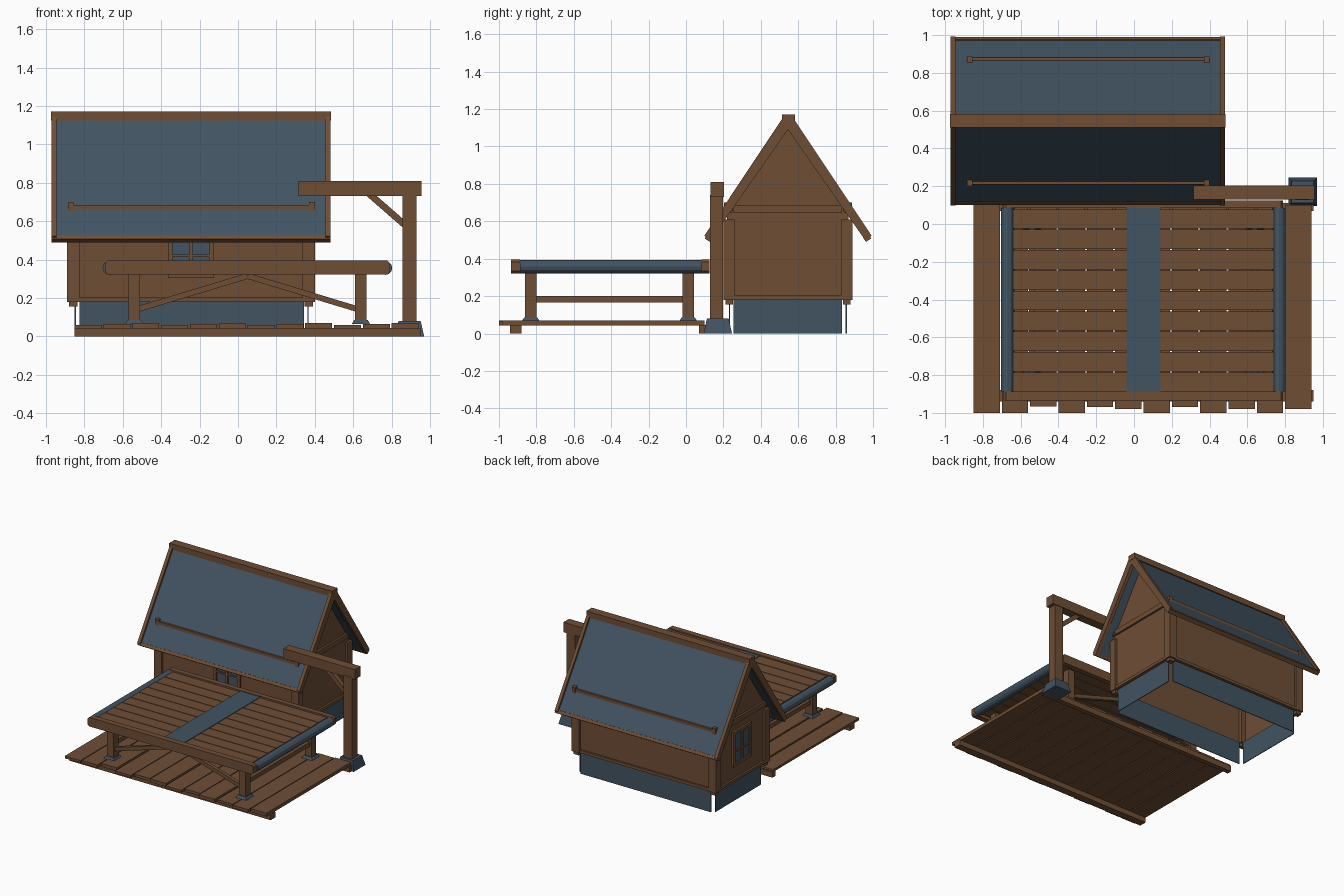
import bpy, bmesh, math
from mathutils import Vector

if "Cube" in bpy.data.objects:
    bpy.data.objects.remove(bpy.data.objects["Cube"])


def material(name, rgb):
    m = bpy.data.materials.new(name)
    m.diffuse_color = (*rgb, 1)
    m.use_nodes = True
    m.node_tree.nodes["Principled BSDF"].inputs["Base Color"].default_value = m.diffuse_color
    return m


WOOD = material("brown wood", (0.158, 0.075, 0.036))
BLUE = material("slate blue", (0.054, 0.087, 0.120))


def finish(name, bm, mat):
    bmesh.ops.recalc_face_normals(bm, faces=bm.faces)
    me = bpy.data.meshes.new(name)
    bm.to_mesh(me)
    bm.free()
    me.materials.append(mat)
    ob = bpy.data.objects.new(name, me)
    bpy.context.collection.objects.link(ob)
    return ob


def box(name, x0, x1, y0, y1, z0, z1, mat=WOOD, flare=0):
    """Box from its limits; flare widens the bottom."""
    bm = bmesh.new()
    bmesh.ops.create_cube(bm, size=1)
    for v in bm.verts:
        s = v.co.copy() * 2
        f = flare if s.z < 0 else 0
        v.co = ((x0 + x1) / 2 + s.x * ((x1 - x0) / 2 + f),
                (y0 + y1) / 2 + s.y * ((y1 - y0) / 2 + f),
                z1 if s.z > 0 else z0)
    return finish(name, bm, mat)


def prism(name, profile, a, b, axis="x", mat=WOOD, caps=True, skip=()):
    """Extrude a profile: (y, z) along x, or (x, z) along y."""
    bm = bmesh.new()
    rings = []
    for t in (a, b):
        rings.append([bm.verts.new((t, p, q) if axis == "x" else (p, t, q)) for p, q in profile])
    n = len(profile)
    for i in range(n):
        if i not in skip:
            j = (i + 1) % n
            bm.faces.new((rings[0][i], rings[0][j], rings[1][j], rings[1][i]))
    if caps:
        bm.faces.new(rings[0])
        bm.faces.new(rings[1])
    return finish(name, bm, mat)


def brace(name, p, q, thick, y0, y1):
    """Slanted bar between two (x, z) points."""
    p, q = Vector(p), Vector(q)
    d = (q - p).normalized() * thick / 2
    n = Vector((-d.y, d.x))
    return prism(name, [p + n, q + n, q - n, p - n], y0, y1, "y")


# ---- deck ----
front_ends = [-1, -1, -.965, -1, -.97, -.98, -1, -.97, -1, -.98, -1, -.98]
for i, y in enumerate(front_ends):
    x = -0.85 + i * 0.15
    dz = 0.004 * (i % 3 - 1)
    box("deck_plank", x, x + 0.14, y, 0.10, 0.042, 0.065 + dz)
box("deck_beam_front", -0.85, 0.95, -0.94, -0.88, 0, 0.045)
box("deck_beam_back", -0.85, 0.95, 0.07, 0.11, 0, 0.045)

# ---- table ----
pitch = 0.972 / 9
for i in range(9):
    y = -0.888 + i * pitch
    box("table_plank", -0.64, 0.74, y, y + pitch - 0.006, 0.345, 0.385)
box("table_runner", -0.04, 0.14, -0.888, 0.084, 0.384, 0.390, BLUE)
for name, y0, y1 in (("table_rail_front", -0.935, -0.888), ("table_rail_back", 0.084, 0.125)):
    c = 0.012
    prism(name, [(-0.69 + c, 0.322), (0.79 - c, 0.322), (0.79, 0.322 + c), (0.79, 0.395 - c),
                 (0.79 - c, 0.395), (-0.69 + c, 0.395), (-0.69, 0.395 - c), (-0.69, 0.322 + c)],
          y0, y1, "y")
for x in (-0.669, 0.767):
    ring = [(x + 0.036 * math.cos(k * math.pi / 6), 0.357 + 0.036 * math.sin(k * math.pi / 6))
            for k in range(12)]
    prism("table_side_roller", ring, -0.888, 0.084, "y", BLUE)
for x in (-0.54, 0.64):
    for y in (-0.83, 0.012):
        box("table_leg", x - .03, x + .03, y - .03, y + .03, 0.08, 0.35)
        box("table_leg_foot", x - .036, x + .036, y - .036, y + .036, 0.065, 0.085, BLUE, 0.012)
    box("table_stretcher", x - .015, x + .015, -0.81, 0, 0.165, 0.20)
for y in (-0.83, 0.012):
    for x in (-0.53, 0.63):
        brace("table_brace", (x, 0.14), (0.05, 0.315), 0.03, y - .014, y + .014)

# ---- post with overhanging beam ----
box("post", 0.855, 0.93, 0.127, 0.198, 0.07, 0.74)
box("post_beam", 0.315, 0.955, 0.13, 0.203, 0.73, 0.81)
brace("post_brace", (0.68, 0.745), (0.875, 0.575), 0.035, 0.145, 0.182)
box("post_foot", 0.835, 0.951, 0.112, 0.228, 0, 0.08, BLUE, 0.018)

# ---- house foundation: four boards with open corners ----
X0, X1, Y0, Y1 = -0.85, 0.368, 0.23, 0.86
G, T = 0.025, 0.006
for y in (Y0, Y1 - T):
    box("foundation_long", X0 + G, X1 - G, y, y + T, 0, 0.185, BLUE)
for x in (X0, X1 - T):
    box("foundation_side", x, x + T, Y0 + G, Y1 - G, 0, 0.185, BLUE)

# ---- house walls, open below and under the roof ----
MID = 0.545
prism("house_walls", [(0.22, 0.18), (0.87, 0.18), (0.87, 0.63), (MID, 1.11), (0.22, 0.63)],
      -0.872, 0.382, "x", WOOD, True, (0, 2, 3))
walls = bpy.data.objects["house_walls"]
sol = walls.modifiers.new("thickness", "SOLIDIFY")
sol.thickness = 0.012

for x in (-0.89, 0.335):
    for y in (0.20, 0.83):
        box("corner_post", x, x + 0.065, y, y + 0.06, 0.18, 0.61)
        box("corner_post_peg", x + .01, x + .055, y + .01, y + .05, 0.155, 0.18)
for y in (0.205, 0.865):
    for z0, z1 in ((0.18, 0.203), (0.57, 0.61)):
        box("long_wall_rail", -0.83, 0.34, y, y + 0.02, z0, z1)
for x in (-0.888, 0.378):
    for z0, z1 in ((0.18, 0.203), (0.645, 0.685)):
        box("gable_rail", x, x + 0.02, 0.255, 0.835, z0, z1)


# ---- windows: frame bars around four panes ----
def window(place):
    for u in (-0.12, -0.008, 0.095):
        place("window_upright", u, u + (0.016 if u == -0.008 else 0.025), 0.305, 0.585, 0.018, WOOD)
    for z, h in ((0.305, 0.025), (0.415, 0.012), (0.56, 0.025)):
        place("window_crossbar", -0.12, 0.12, z, z + h, 0.016, WOOD)
    place("window_glass", -0.1, 0.1, 0.325, 0.565, 0.006, BLUE)


window(lambda n, a, b, z0, z1, d, m: box(n, a - .245, b - .245, 0.22 - d, 0.222, z0, z1, m))
window(lambda n, a, b, z0, z1, d, m: box(n, -0.872 - d, -0.87, a + MID, b + MID, z0, z1, m))

# ---- roof, front half mirrored to the back ----
for side in (1, -1):
    def prof(pts):
        return [(MID + side * (y - MID), z) for y, z in pts]

    prism("roof_panel", prof([(MID, 1.165), (0.115, 0.522), (0.135, 0.510), (MID, 1.125)]),
          -0.95, 0.46, "x", BLUE)
    for x in (-0.972, 0.455):
        prism("barge_board", prof([(MID, 1.172), (0.53, 1.172), (0.098, 0.523), (0.128, 0.493), (MID, 1.09)]),
              x, x + 0.027)
    prism("eave_board", prof([(0.100, 0.508), (0.113, 0.528), (0.145, 0.515), (0.128, 0.490)]),
          -0.972, 0.482)
    # snow rail with end brackets
    prism("roof_rail", prof([(0.208, 0.645), (0.208, 0.685), (0.243, 0.685), (0.243, 0.645)]),
          -0.885, 0.40)
    for x in (-0.885, 0.37):
        prism("roof_rail_bracket", prof([(0.202, 0.65), (0.202, 0.70), (0.248, 0.70), (0.248, 0.65)]),
              x, x + 0.03)
box("ridge_cap", -0.974, 0.484, 0.512, 0.582, 1.125, 1.172)
